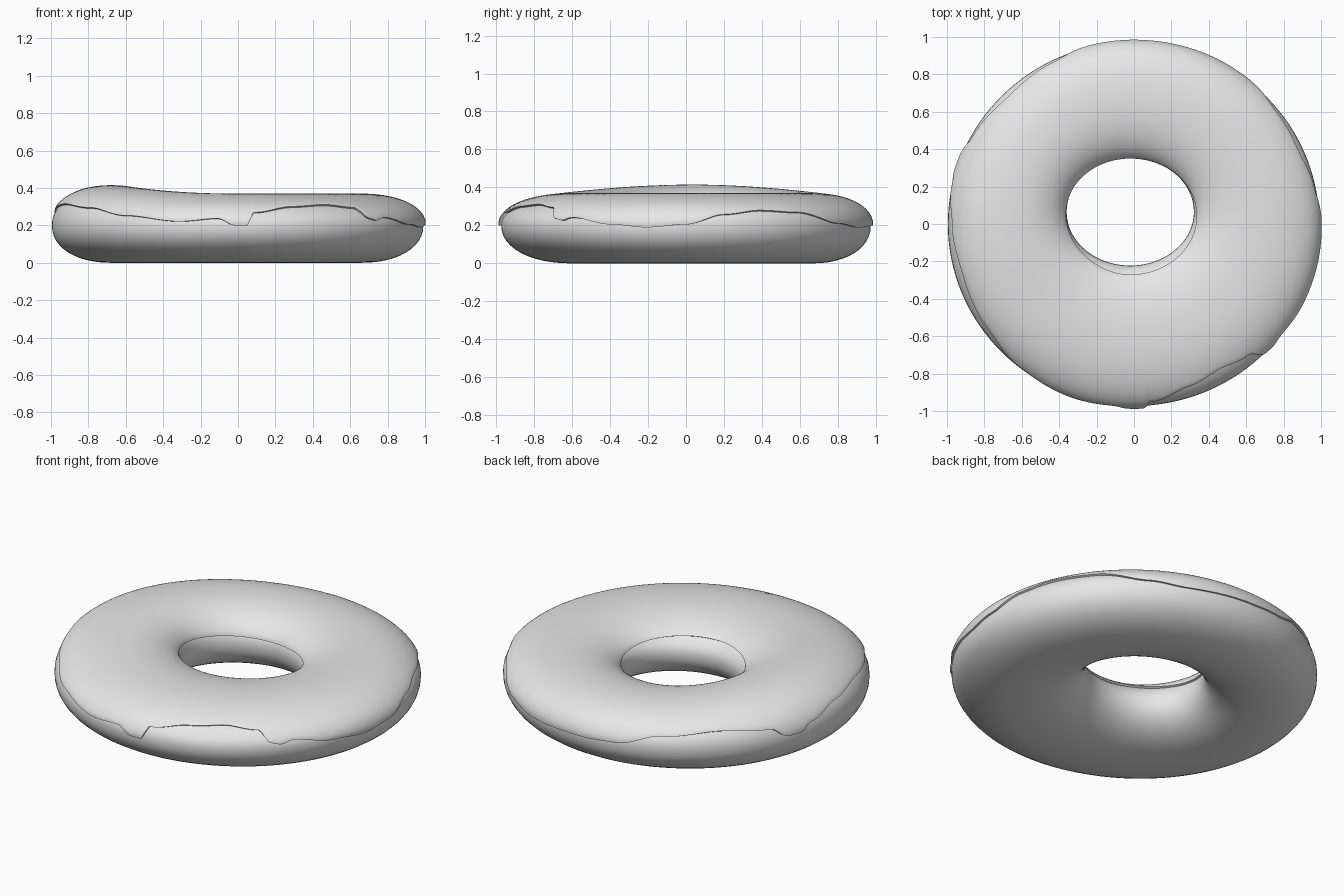
import bpy, bmesh
from math import sin, cos, asin, pi, radians, copysign

cube = bpy.data.objects.get("Cube")
if cube:
    bpy.data.objects.remove(cube)

STEPS = 360        # segments around the ring
MID = 0.2          # height of the widest line
ROUND = 2.15       # superellipse exponent of the cross-section

# Lower rim of the icing on the outside: angle in degrees, height
RIM = [(0, .205), (12, .255), (24, .275), (38, .265), (55, .21), (67, .19),
       (90, .2), (102, .21), (116, .265), (135, .29), (152, .27), (158, .215),
       (163, .215), (167, .25), (180, .295), (195, .31), (216, .29), (233, .25),
       (252, .22), (264, .235), (269, .2), (273, .2), (275, .265), (288, .295),
       (300, .305), (311, .29), (315, .235), (318, .225), (322, .24),
       (336, .205), (348, .19), (360, .205)]


def outer_rim(degrees):
    """Smoothly interpolate the wavy, dripping icing rim."""
    for (a, za), (b, zb) in zip(RIM, RIM[1:]):
        if a <= degrees <= b:
            t = (degrees - a) / (b - a)
            return za + (zb - za) * t * t * (3 - 2 * t)


def top_height(theta):
    """Half height of the upper side, swelling towards the right."""
    return .156 + .045 * max(0, -cos(theta)) ** 2


def power(value):
    return copysign(abs(value) ** (2 / ROUND), value)


def surface(theta, phi, lift=0):
    """Point on the dough; phi runs from outside over the top to the hole."""
    c, s = cos(theta), sin(theta)
    u = power(cos(phi)) * (1 + lift / .33)
    height = top_height(theta) if sin(phi) > 0 else MID
    z = MID + power(sin(phi)) * (height + lift)
    t = (u + 1) / 2
    inner = (-.02 + .34 * c, .065 + .287 * s)
    outer = (-.002 + .993 * c, .973 * s)
    return (inner[0] + (outer[0] - inner[0]) * t,
            inner[1] + (outer[1] - inner[1]) * t, z)


def phi_at(theta, z):
    """Cross-section angle at which the dough reaches height z."""
    height = top_height(theta) if z > MID else MID
    n = max(-1, min(1, (z - MID) / height))
    return asin(copysign(abs(n) ** (ROUND / 2), n))


def build_ring(name, section, closed, material):
    """Sweep section(theta) around the ring and skin it with quads."""
    bm = bmesh.new()
    rings = [[bm.verts.new(p) for p in section(2 * pi * i / STEPS)]
             for i in range(STEPS)]
    count = len(rings[0])
    for i, ring in enumerate(rings):
        following = rings[(i + 1) % STEPS]
        for j in range(count if closed else count - 1):
            k = (j + 1) % count
            bm.faces.new((ring[j], following[j], following[k], ring[k]))
    bmesh.ops.recalc_face_normals(bm, faces=bm.faces)
    mesh = bpy.data.meshes.new(name)
    bm.to_mesh(mesh)
    bm.free()
    mesh.materials.append(material)
    obj = bpy.data.objects.new(name, mesh)
    bpy.context.collection.objects.link(obj)
    bpy.ops.object.select_all(action='DESELECT')
    obj.select_set(True)
    bpy.context.view_layer.objects.active = obj
    bpy.ops.object.shade_smooth_by_angle(angle=radians(45))
    return obj


def dough_section(theta):
    return [surface(theta, 2 * pi * j / 48) for j in range(48)]


def icing_section(theta):
    """Lifted skin over the top plus an underside sunk into the dough."""
    start = phi_at(theta, outer_rim(theta * 180 / pi))
    end = pi - phi_at(theta, .265 - .025 * sin(theta))
    angles = [start + (end - start) * j / 40 for j in range(41)]
    skin = [surface(theta, a, .014 if 0 < j < 40 else .011)
            for j, a in enumerate(angles)]
    under = [surface(theta, a, -.006) for a in reversed(angles)]
    return skin + under


grey = bpy.data.materials.new("plain_grey")
grey.use_nodes = True
colour = (.8, .8, .8, 1)
grey.diffuse_color = colour
grey.node_tree.nodes["Principled BSDF"].inputs["Base Color"].default_value = colour

build_ring("dough_ring", dough_section, True, grey)
build_ring("icing", icing_section, True, grey)
